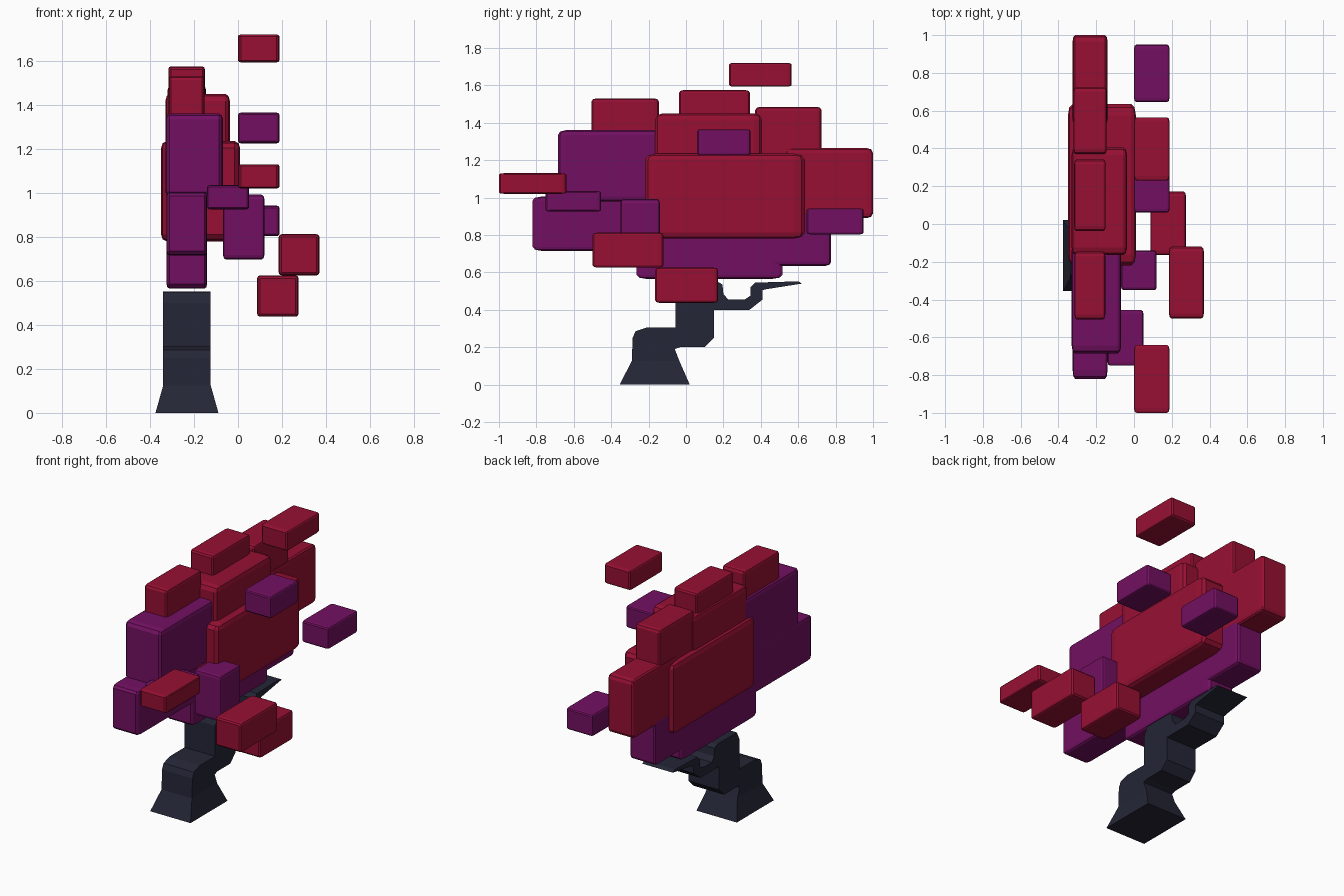
import bpy, bmesh
from mathutils import Vector

cube = bpy.data.objects.get("Cube")
if cube:
    bpy.data.objects.remove(cube, do_unlink=True)


def material(name, rgb):
    mat = bpy.data.materials.new(name)
    mat.use_nodes = True
    mat.diffuse_color = (*rgb, 1)
    mat.node_tree.nodes["Principled BSDF"].inputs["Base Color"].default_value = (*rgb, 1)
    return mat


crimson = material("crimson", (0.31, 0.005, 0.033))
purple = material("purple", (0.17, 0.005, 0.12))
bark = material("dark_bark", (0.018, 0.019, 0.037))


def add_object(name, bm, mat):
    bmesh.ops.recalc_face_normals(bm, faces=bm.faces)
    mesh = bpy.data.meshes.new(name)
    bm.to_mesh(mesh)
    bm.free()
    mesh.materials.append(mat)
    obj = bpy.data.objects.new(name, mesh)
    bpy.context.collection.objects.link(obj)
    return obj


# Leaf clump: a rounded unit cube stretched to fill the given ranges
def leaf(name, mat, x, y, z):
    bm = bmesh.new()
    bmesh.ops.create_cube(bm, size=1)
    bmesh.ops.bevel(bm, geom=bm.edges[:], offset=0.07, segments=2,
                    profile=0.5, affect='EDGES')
    size = Vector((x[1] - x[0], y[1] - y[0], z[1] - z[0]))
    bmesh.ops.scale(bm, vec=size, verts=bm.verts)
    obj = add_object(name, bm, mat)
    obj.location = (sum(x) / 2, sum(y) / 2, sum(z) / 2)


# Main crown, a flat wall of overlapping clumps
slab = (-0.325, -0.14)
leaf("crown_centre", crimson, (-0.35, 0.01), (-0.22, 0.635), (0.78, 1.235))
leaf("crown_upper", crimson, (-0.33, -0.037), (-0.165, 0.405), (0.98, 1.45))
leaf("crown_top", crimson, (-0.317, -0.15), (-0.037, 0.342), (1.36, 1.575))
leaf("crown_top_front", crimson, (-0.315, -0.152), (-0.505, -0.145), (1.29, 1.53))
leaf("crown_top_back", crimson, (-0.32, -0.145), (0.37, 0.725), (1.22, 1.485))
leaf("crown_back", crimson, slab, (0.53, 1.0), (0.89, 1.265))
leaf("crown_front", purple, (-0.33, -0.068), (-0.685, -0.1), (0.98, 1.36))
leaf("crown_front_low", purple, slab, (-0.82, -0.15), (0.715, 1.005))
leaf("crown_bottom", purple, slab, (-0.265, 0.515), (0.565, 0.87))
leaf("crown_bottom_back", purple, slab, (0.4, 0.775), (0.635, 0.93))

# Loose clumps floating to the left side
near = (0.0, 0.188)
leaf("loose_top", crimson, near, (0.23, 0.565), (1.593, 1.72))
leaf("loose_upper", purple, near, (0.06, 0.345), (1.225, 1.365))
leaf("loose_back", purple, near, (0.645, 0.95), (0.803, 0.942))
leaf("loose_front", crimson, near, (-1.0, -0.64), (1.02, 1.13))
leaf("loose_front_mid", purple, (-0.14, 0.05), (-0.75, -0.455), (0.925, 1.035))
leaf("loose_mid", purple, (-0.068, 0.12), (-0.35, -0.14), (0.697, 0.992))
leaf("loose_low_front", crimson, (0.185, 0.37), (-0.5, -0.12), (0.625, 0.812))
leaf("loose_low", crimson, (0.087, 0.275), (-0.165, 0.172), (0.437, 0.625))

# Stepped trunk: matching (y, z) points on its upper and lower outline
upper = [(-.355, 0), (-.29, .125), (-.285, .25), (-.27, .285), (-.21, .305),
         (-.055, .305), (-.055, .5), (-.03, .55), (.17, .55), (.195, .535),
         (.2, .485), (.225, .455), (.315, .455), (.345, .475), (.345, .52),
         (.37, .545), (.6, .552)]
lower = [(.02, 0), (-.035, .125), (-.06, .19), (-.03, .2), (.1, .2),
         (.15, .25), (.15, .4), (.16, .4), (.18, .4), (.19, .4),
         (.2, .4), (.24, .4), (.34, .4), (.41, .455), (.41, .505),
         (.43, .51), (.62, .54)]
bm = bmesh.new()
rings = []
for i, (a, b) in enumerate(zip(upper, lower)):
    half = 0.143 if i == 0 else 0.108
    left, right = -0.232 + half, -0.232 - half
    rings.append([bm.verts.new((x, *p)) for x, p in
                  ((right, a), (left, a), (left, b), (right, b))])
for r, s in zip(rings, rings[1:]):
    for k in range(4):
        n = (k + 1) % 4
        bm.faces.new((r[k], r[n], s[n], s[k]))
bm.faces.new(rings[0])
bm.faces.new(rings[-1])
add_object("trunk", bm, bark)
